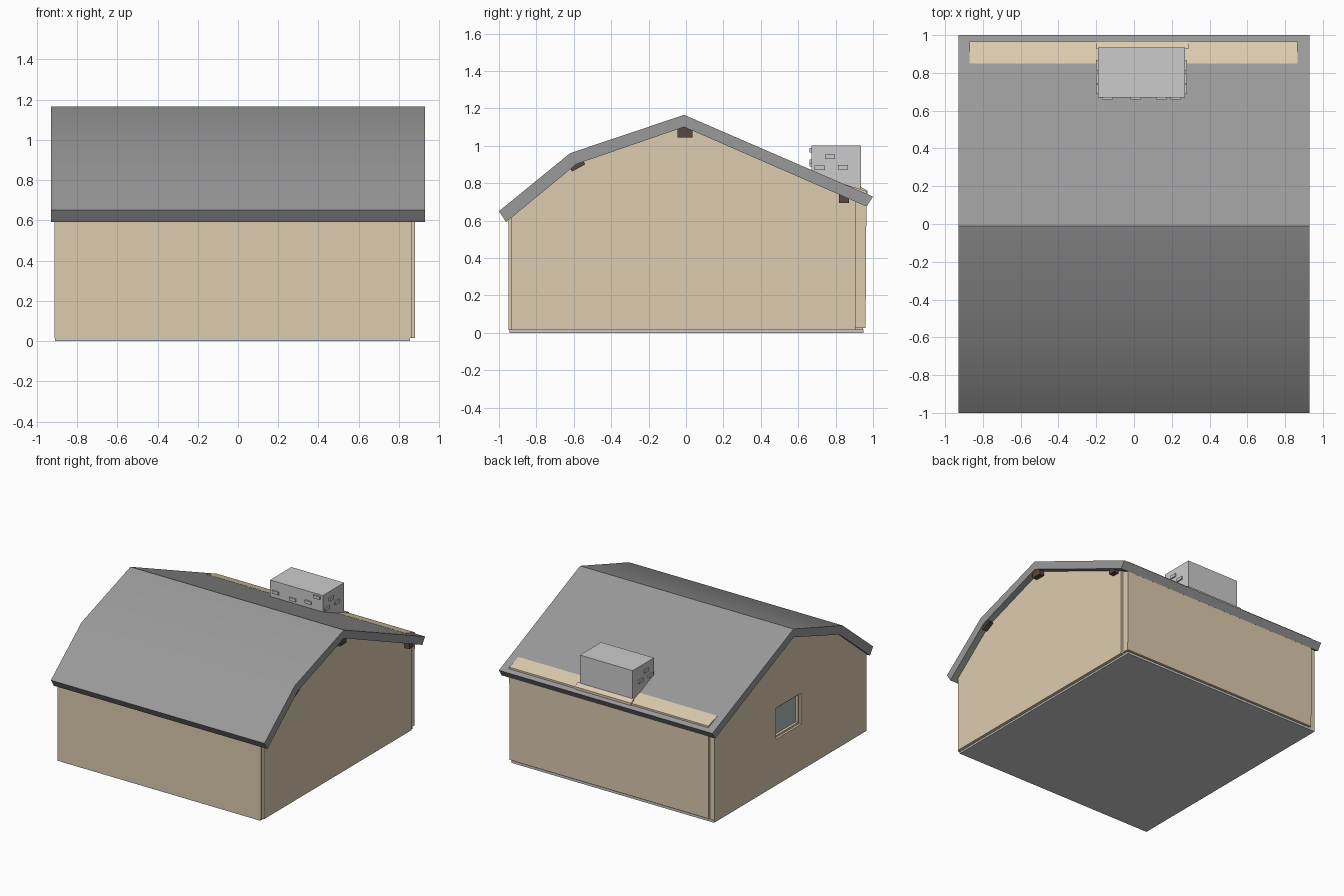
import bpy, bmesh
from mathutils import Matrix

if "Cube" in bpy.data.objects:
    bpy.data.objects.remove(bpy.data.objects["Cube"])


def mat(name, rgb):
    m = bpy.data.materials.new(name)
    m.diffuse_color = (*rgb, 1)
    m.use_nodes = True
    m.node_tree.nodes["Principled BSDF"].inputs["Base Color"].default_value = m.diffuse_color
    return m


PLASTER = mat("plaster", (0.72, 0.60, 0.43))
WOOD = mat("dark_wood", (0.10, 0.065, 0.05))
GLASS = mat("glass", (0.42, 0.50, 0.47))
ROOF = mat("roof_grey", (0.32, 0.32, 0.32))


def finish(name, bm, material):
    bmesh.ops.recalc_face_normals(bm, faces=bm.faces)
    me = bpy.data.meshes.new(name)
    bm.to_mesh(me)
    bm.free()
    ob = bpy.data.objects.new(name, me)
    bpy.context.collection.objects.link(ob)
    if material:
        me.materials.append(material)
    return ob


def extrude_x(name, profile, x0, x1, material=None):
    """Extrude a (y, z) outline between two x positions."""
    bm = bmesh.new()
    face = bm.faces.new([bm.verts.new((x0, y, z)) for y, z in profile])
    new = bmesh.ops.extrude_face_region(bm, geom=[face])["geom"]
    bmesh.ops.translate(bm, vec=(x1 - x0, 0, 0),
                        verts=[v for v in new if isinstance(v, bmesh.types.BMVert)])
    return finish(name, bm, material)


def box(name, lo, hi, material=None, tilt=0.0):
    bm = bmesh.new()
    size = [b - a for a, b in zip(lo, hi)]
    mid = [(a + b) / 2 for a, b in zip(lo, hi)]
    bmesh.ops.create_cube(bm, size=1, matrix=Matrix.Translation(mid)
                          @ Matrix.Rotation(tilt, 4, "X") @ Matrix.Diagonal((*size, 1)))
    return finish(name, bm, material)


# Floor slab
box("floor_slab", (-0.91, -0.945, 0), (0.855, 0.95, 0.018))

# Bent roof sheet
roof = extrude_x("roof", [(-1, 0.65), (-0.62, 0.96), (-0.01, 1.165), (1.0, 0.728),
                          (0.965, 0.675), (-0.01, 1.10), (-0.585, 0.902), (-0.962, 0.592)],
                 -0.93, 0.93, ROOF)
bpy.context.view_layer.objects.active = roof
roof.select_set(True)
bpy.ops.object.shade_smooth_by_angle(angle=0.55)


# Gable walls, tops tucked into the roof
def gable(y0, y1):
    return [(y0, 0.014), (y1, 0.014), (y1, 1.125 - (y1 + 0.01) * 0.435),
            (-0.01, 1.125), (-0.595, 0.92), (y0, 0.92 - (-0.595 - y0) * 0.82)]


extrude_x("right_gable_wall", gable(-0.935, 0.905), 0.82, 0.88, PLASTER)
left = extrude_x("left_gable_wall", gable(-0.945, 0.945), -0.912, -0.86, PLASTER)

# Front and back walls; the back wall breaks through the roof
box("front_wall", (-0.9, -0.95, 0.014), (0.865, -0.89, 0.63), PLASTER)
extrude_x("back_wall", [(0.905, 0.025), (0.96, 0.025), (0.965, 0.757),
                        (0.85, 0.794), (0.85, 0.74), (0.905, 0.70)], -0.87, 0.865, PLASTER)

# Window opening, frame and pane in the left gable
cutter = box("window_cutter", (-1, -0.13, 0.365), (-0.8, 0.185, 0.61))
cutter.hide_render = True
cutter.hide_viewport = True
cutter.display_type = "WIRE"
cut = left.modifiers.new("window_opening", "BOOLEAN")
cut.operation, cut.object, cut.solver = "DIFFERENCE", cutter, "EXACT"
box("window_pane", (-0.875, -0.13, 0.365), (-0.865, 0.185, 0.61), GLASS)
for i, (ya, yb, za, zb) in enumerate([(-0.13, -0.115, 0.365, 0.61), (0.17, 0.185, 0.365, 0.61),
                                      (-0.115, 0.17, 0.365, 0.38), (-0.115, 0.17, 0.595, 0.61)]):
    box(f"window_frame_{i}", (-0.895, ya, za), (-0.862, yb, zb), PLASTER)

# Roof beams
for name, y, z, w, h, tilt in [("ridge_beam", -0.005, 1.073, 0.08, 0.056, 0),
                               ("front_beam", -0.587, 0.905, 0.08, 0.055, 0.5),
                               ("back_beam", 0.845, 0.718, 0.055, 0.046, 0)]:
    box(name, (-0.88, y - w / 2, z - h / 2), (0.92, y + w / 2, z + h / 2), WOOD, tilt)

# Chimney with a plaster skirt behind it
box("chimney", (-0.19, 0.67, 0.72), (0.27, 0.935, 1.0))
extrude_x("chimney_skirt", [(0.93, 0.74), (0.97, 0.74), (0.97, 0.76), (0.93, 0.782)],
          -0.2, 0.29, PLASTER)

# Raised bricks on three chimney sides
for i, (x, z) in enumerate([(-0.14, 0.915), (0.01, 0.9), (0.145, 0.915), (0.22, 0.975)]):
    box(f"front_brick_{i}", (x - 0.028, 0.66, z - 0.012), (x + 0.028, 0.68, z + 0.012))
for i, (y, z) in enumerate([(0.77, 0.94), (0.715, 0.882), (0.84, 0.885)]):
    for side, x in (("left", -0.19), ("right", 0.27)):
        box(f"{side}_brick_{i}", (x - 0.01, y - 0.027, z - 0.012), (x + 0.01, y + 0.027, z + 0.012))
